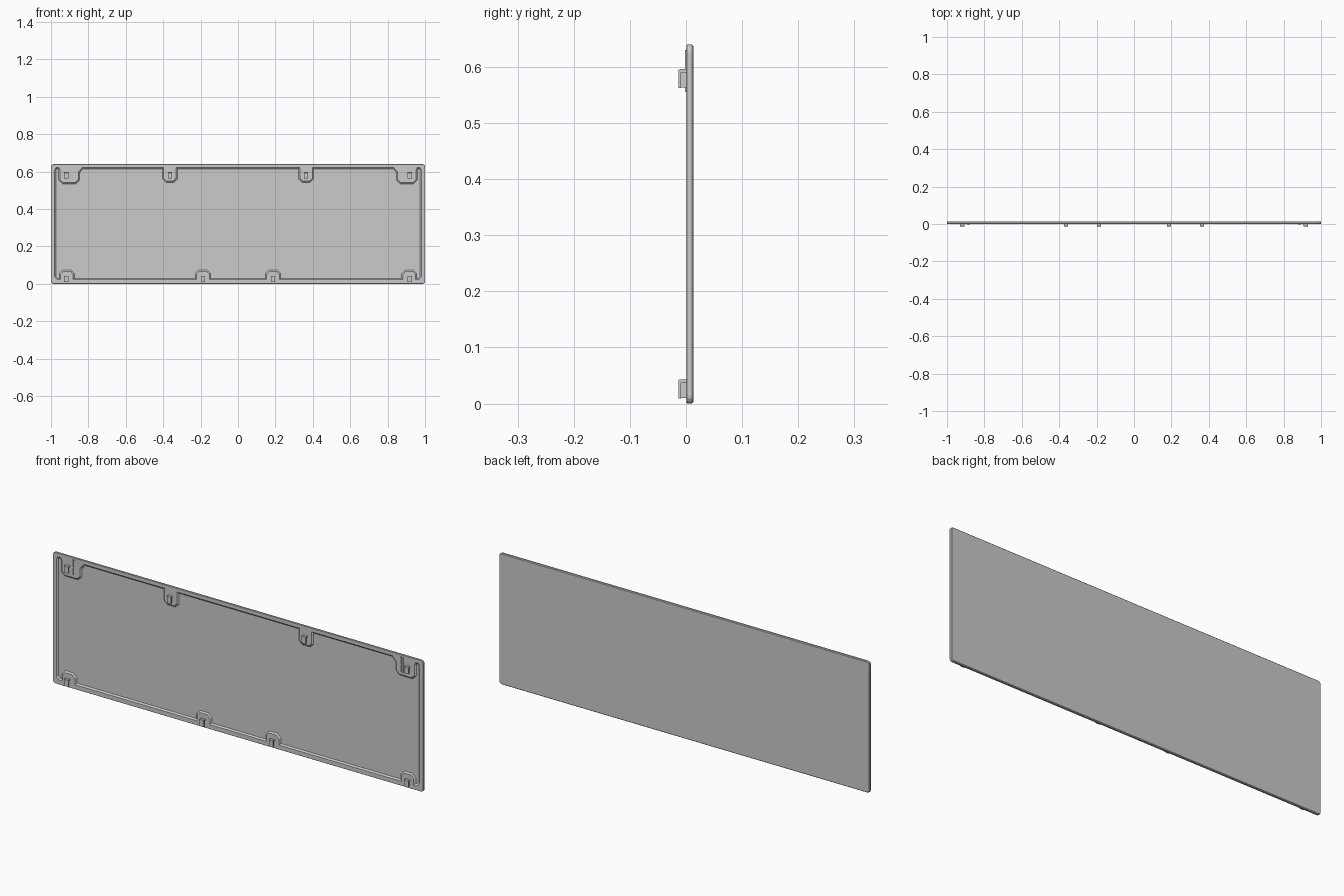
import bpy, bmesh, math
from mathutils import Vector

if "Cube" in bpy.data.objects:
    bpy.data.objects.remove(bpy.data.objects["Cube"])

FRONT, FLOOR, BACK = 0.001, 0.007, 0.0135   # y depths of the panel
HOOK_Y = -0.0135
TOP, BASE, HALF = 0.64, 0.0, 1.0


def finish(bm, name):
    bmesh.ops.recalc_face_normals(bm, faces=bm.faces[:])
    me = bpy.data.meshes.new(name)
    bm.to_mesh(me)
    bm.free()
    ob = bpy.data.objects.new(name, me)
    bpy.context.collection.objects.link(ob)
    return ob


def rounded_rect(inset, radius, steps=4):
    pts = []
    r = radius - inset
    corners = [(HALF - radius, TOP - radius, 0), (-HALF + radius, TOP - radius, 90),
               (-HALF + radius, BASE + radius, 180), (HALF - radius, BASE + radius, 270)]
    for cx, cz, start in corners:
        for i in range(steps + 1):
            a = math.radians(start + 90 * i / steps)
            pts.append((cx + r * math.cos(a), cz + r * math.sin(a)))
    return pts


def inset_loop(pts, d):
    # mitred inset of a counter-clockwise outline
    out = []
    for i, p in enumerate(pts):
        p = Vector(p)
        e1 = (p - Vector(pts[i - 1])).normalized()
        e2 = (Vector(pts[(i + 1) % len(pts)]) - p).normalized()
        n1, n2 = Vector((-e1.y, e1.x)), Vector((-e2.y, e2.x))
        q = p + (n1 + n2) * d / (1 + n1.dot(n2))
        out.append((q.x, q.y))
    return out


def tab(c, w, root, side, end, direction):
    # bevelled tab reaching into the recess, walked in +x or -x direction
    k = direction * w
    m = direction * (w - 0.014)
    return [(c - k, root), (c - k, side), (c - m, end),
            (c + m, end), (c + k, side), (c + k, root)]


def recess_outline():
    half = tab(0.187, 0.034, 0.022, 0.052, 0.067, 1)
    half += tab(0.915, 0.033, 0.022, 0.052, 0.067, 1)
    half += [(0.966, 0.022), (0.98, 0.036), (0.98, 0.610), (0.973, 0.622),
             (0.959, 0.622), (0.952, 0.610), (0.952, 0.558), (0.936, 0.542),
             (0.870, 0.542), (0.854, 0.558), (0.854, 0.598), (0.832, 0.622)]
    half += tab(0.364, 0.033, 0.622, 0.564, 0.550, -1)
    return half + [(-x, z) for x, z in reversed(half)]


def add_loop(bm, pts, y):
    vs = [bm.verts.new((x, y, z)) for x, z in pts]
    es = [bm.edges.new((vs[i - 1], vs[i])) for i in range(len(vs))]
    return vs, es


def bridge(bm, a, b):
    for i in range(len(a)):
        bm.faces.new((a[i - 1], a[i], b[i], b[i - 1]))


# panel: rim, sloped recess wall, recess floor and chamfered back
def build_panel():
    bm = bmesh.new()
    outline = recess_outline()
    front, front_e = add_loop(bm, rounded_rect(0.001, 0.014), FRONT)
    side1, _ = add_loop(bm, rounded_rect(0, 0.014), FRONT + 0.001)
    side2, _ = add_loop(bm, rounded_rect(0, 0.014), BACK - 0.003)
    back, _ = add_loop(bm, rounded_rect(0.003, 0.014), BACK)
    lip, lip_e = add_loop(bm, outline, FRONT)
    floor, floor_e = add_loop(bm, inset_loop(outline, 0.007), FLOOR)
    for a, b in ((front, side1), (side1, side2), (side2, back), (lip, floor)):
        bridge(bm, a, b)
    bm.faces.new(back)
    bmesh.ops.triangle_fill(bm, edges=front_e + lip_e, use_beauty=True)
    bmesh.ops.triangle_fill(bm, edges=floor_e, use_beauty=True)
    return finish(bm, "panel")


def extrude_profile(bm, profile, x, width):
    # (y, z) profile given a thickness along x
    a = [bm.verts.new((x - width / 2, y, z)) for y, z in profile]
    b = [bm.verts.new((x + width / 2, y, z)) for y, z in profile]
    bridge(bm, a, b)
    bm.faces.new(a)
    bm.faces.new(b)


# hook: L-shaped cap and front plate over a narrower web
def build_hook(name, x, z):
    bm = bmesh.new()
    h, t, y1 = 0.034, 0.005, FRONT + 0.001
    ell = [(y1, z + h), (HOOK_Y + 0.002, z + h), (HOOK_Y, z + h - 0.002), (HOOK_Y, z),
           (HOOK_Y + t, z), (HOOK_Y + t, z + h - t - 0.001), (y1, z + h - t - 0.001)]
    extrude_profile(bm, ell, x, 0.022)
    web = [(y1, z + 0.001), (y1, z + h - 0.004),
           (HOOK_Y + 0.003, z + h - 0.004), (HOOK_Y + 0.003, z + 0.001)]
    extrude_profile(bm, web, x, 0.012)
    return finish(bm, name)


# locating rib: two low upright bars with a cross bar
def build_rib(name, x):
    bm = bmesh.new()

    def bar(cx, w, z0, z1):
        y0, y1 = FRONT - 0.003, FRONT + 0.001
        extrude_profile(bm, [(y0, z0), (y1, z0), (y1, z1), (y0, z1)], cx, w)

    for s in (-1, 1):
        bar(x + s * 0.006, 0.004, 0.555, 0.63)
    bar(x, 0.008, 0.590, 0.596)
    return finish(bm, name)


build_panel()
for s, label in ((-1, "left"), (1, "right")):
    build_hook(f"top_outer_hook_{label}", s * 0.918, 0.562)
    build_hook(f"top_inner_hook_{label}", s * 0.364, 0.562)
    build_hook(f"bottom_outer_hook_{label}", s * 0.918, 0.009)
    build_hook(f"bottom_inner_hook_{label}", s * 0.187, 0.009)
    build_rib(f"locating_rib_{label}", s * 0.885)
